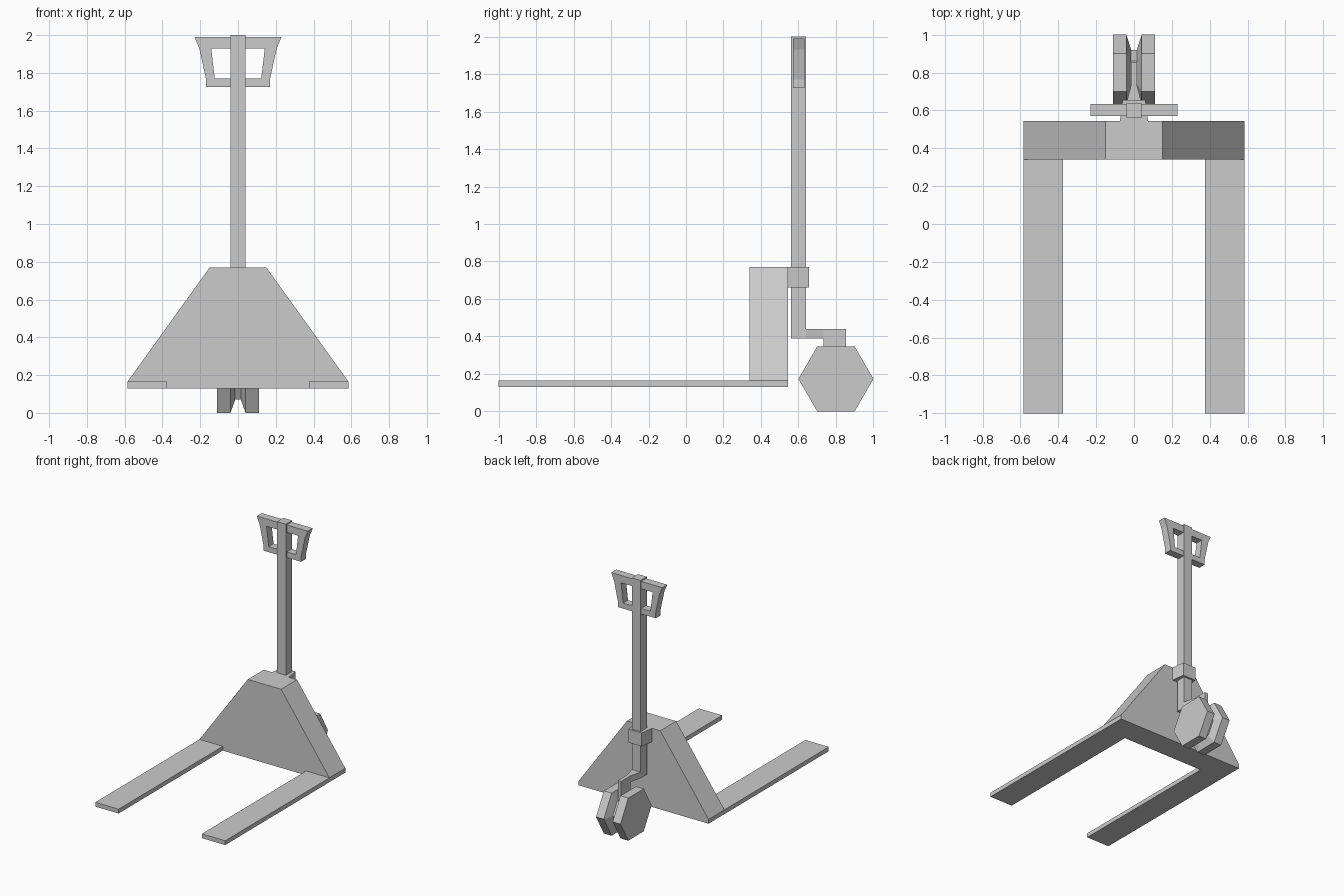
import bpy, bmesh, math

if "Cube" in bpy.data.objects:
    bpy.data.objects.remove(bpy.data.objects["Cube"])


def finish(name, bm):
    bmesh.ops.recalc_face_normals(bm, faces=bm.faces)
    me = bpy.data.meshes.new(name)
    bm.to_mesh(me)
    bm.free()
    ob = bpy.data.objects.new(name, me)
    bpy.context.collection.objects.link(ob)
    return ob


def loft(name, rings):
    """Capped skin through equally sized rings of 3D points."""
    bm = bmesh.new()
    vs = [[bm.verts.new(p) for p in r] for r in rings]
    n = len(vs[0])
    for a, b in zip(vs, vs[1:]):
        for i in range(n):
            j = (i + 1) % n
            bm.faces.new((a[i], a[j], b[j], b[i]))
    bm.faces.new(vs[0])
    bm.faces.new(vs[-1])
    return finish(name, bm)


def prism_y(name, pts, y0, y1):
    return loft(name, [[(x, y, z) for x, z in pts] for y in (y0, y1)])


def prism_z(name, pts, z0, z1):
    return loft(name, [[(x, y, z) for x, y in pts] for z in (z0, z1)])


def box(name, x0, x1, y0, y1, z0, z1):
    return prism_z(name, [(x0, y0), (x1, y0), (x1, y1), (x0, y1)], z0, z1)


def both_sides(half):
    return half + [(-x, v) for x, v in reversed(half)]


# Sloped body and the two forks
prism_y("body", both_sides([(0.585, 0.13), (0.585, 0.165), (0.15, 0.77)]), 0.34, 0.545)
for side, s in (("left", -1), ("right", 1)):
    a, b = sorted((s * 0.375, s * 0.585))
    box("fork_" + side, a, b, -1.0, 0.34, 0.13, 0.165)

# Steering post with its collar
box("post", -0.04, 0.04, 0.56, 0.64, 0.39, 2.0)
prism_z("collar", both_sides([(0.075, 0.545), (0.06, 0.655)]), 0.66, 0.77)

# Arm narrowing back from the post, then dropping between the wheels
prism_z("arm", both_sides([(0.04, 0.64), (0.015, 0.735), (0.015, 0.855)]), 0.39, 0.44)
box("wheel_strut", -0.015, 0.015, 0.735, 0.855, 0.17, 0.39)

# Twin six-sided wheels with tapered inner hubs
stations = [(-0.11, 0.2), (-0.04, 0.2), (-0.015, 0.12),
            (0.015, 0.12), (0.04, 0.2), (0.11, 0.2)]
loft("twin_wheels", [[(x, 0.8 + r * math.cos(i * math.pi / 3),
                       0.1735 + r * math.sin(i * math.pi / 3))
                      for i in range(6)] for x, r in stations])

# Handle frame: each half is an open loop of quads given thickness
outer = [(0.0, 1.99), (0.23, 1.99), (0.205, 1.93), (0.17, 1.77), (0.17, 1.725), (0.0, 1.725)]
inner = [(0.0, 1.93), (0.142, 1.93), (0.142, 1.93), (0.123, 1.77), (0.123, 1.77), (0.0, 1.77)]
bm = bmesh.new()
for s in (-1, 1):
    for i in range(5):
        quad = [outer[i], outer[i + 1], inner[i + 1], inner[i]]
        quad = list(dict.fromkeys(quad))
        bm.faces.new([bm.verts.new((s * x, 0.57, z)) for x, z in quad])
bmesh.ops.remove_doubles(bm, verts=bm.verts, dist=0.0001)
ext = bmesh.ops.extrude_face_region(bm, geom=bm.faces[:], use_keep_orig=True)
bmesh.ops.translate(bm, vec=(0, 0.063, 0),
                    verts=[v for v in ext["geom"] if isinstance(v, bmesh.types.BMVert)])
finish("handle", bm)
